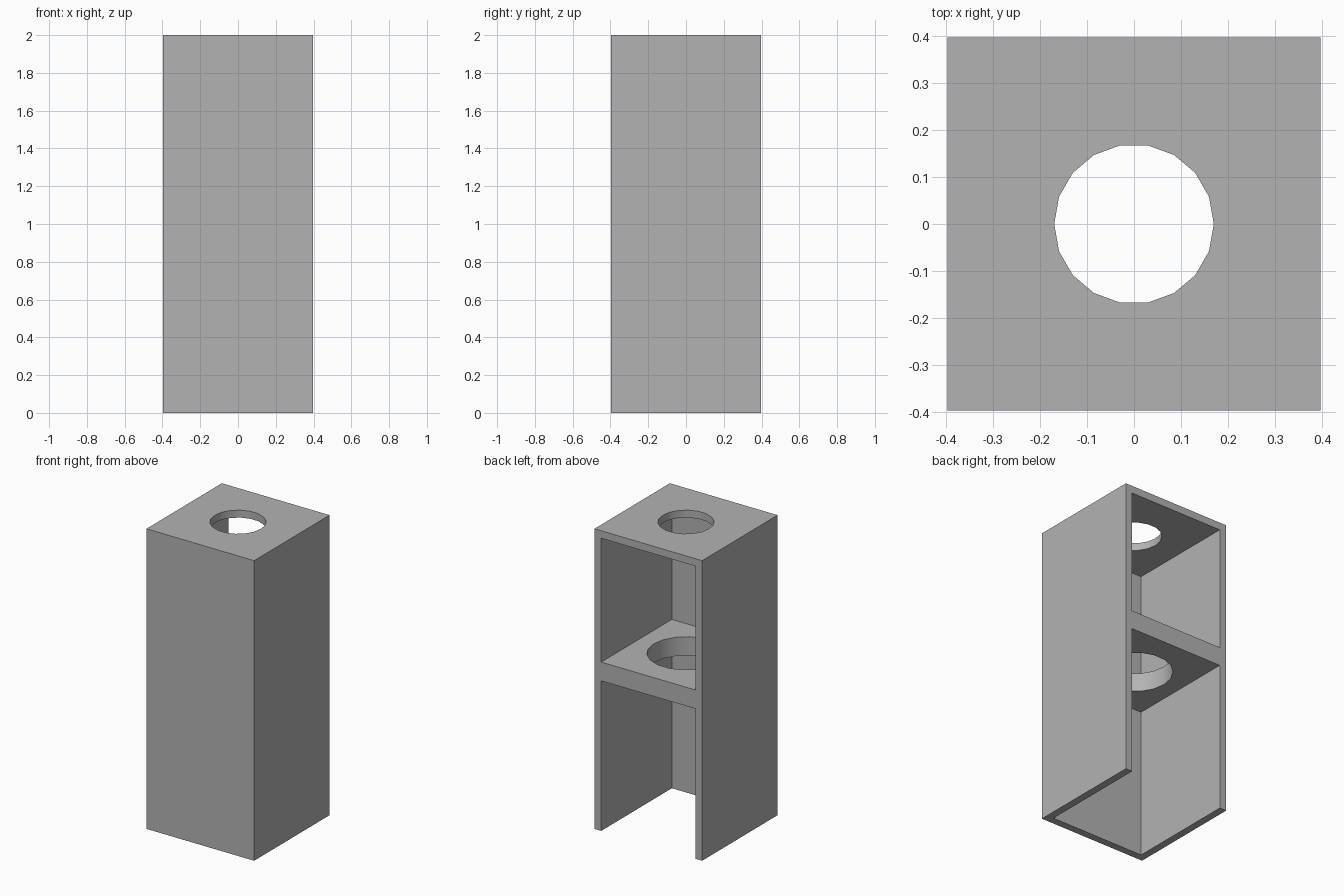
import bpy

default = bpy.data.objects.get("Cube")
if default:
    bpy.data.objects.remove(default, do_unlink=True)

HALF = 0.397        # half of the square footprint
WALL = 0.05         # wall and top thickness
HEIGHT = 2.0
SHELF_BOTTOM, SHELF_TOP = 1.0, 1.125

grey = bpy.data.materials.new("plain_grey")
grey.use_nodes = True
colour = (0.45, 0.45, 0.45, 1)
grey.diffuse_color = colour
grey.node_tree.nodes["Principled BSDF"].inputs["Base Color"].default_value = colour


def box(name, low, high):
    """Axis-aligned box between two corners."""
    bpy.ops.mesh.primitive_cube_add(
        size=1, location=[(a + b) / 2 for a, b in zip(low, high)])
    obj = bpy.context.object
    obj.name = name
    obj.scale = [b - a for a, b in zip(low, high)]
    bpy.ops.object.transform_apply(location=True, rotation=False, scale=True)
    obj.data.materials.append(grey)
    return obj


def hole(name, radius, z):
    """Upright round cutter, 18 sides with a corner on the x axis."""
    bpy.ops.mesh.primitive_cylinder_add(
        vertices=18, radius=radius, depth=0.4, location=(0, 0, z),
        rotation=(0, 0, 1.5707963))
    obj = bpy.context.object
    obj.name = name
    obj.data.materials.append(grey)
    return obj


# Solid block, hollowed into two compartments that are open at the back
housing = box("housing", (-HALF, -HALF, 0), (HALF, HALF, HEIGHT))
inner = HALF - WALL
cutters = [
    box("upper_compartment", (-inner, -inner, SHELF_TOP),
        (inner, HALF + 0.2, HEIGHT - WALL)),
    box("lower_compartment", (-inner, -inner, -0.2),
        (inner, HALF + 0.2, SHELF_BOTTOM)),
    hole("top_opening", 0.17, HEIGHT),
    hole("shelf_opening", 0.237, (SHELF_BOTTOM + SHELF_TOP) / 2),
]

bpy.ops.object.select_all(action="DESELECT")
housing.select_set(True)
bpy.context.view_layer.objects.active = housing
for cutter in cutters:
    cutter.hide_render = True
    mod = housing.modifiers.new(cutter.name, "BOOLEAN")
    mod.operation = "DIFFERENCE"
    mod.solver = "EXACT"
    mod.object = cutter
    bpy.ops.object.modifier_apply(modifier=mod.name)
    bpy.data.objects.remove(cutter, do_unlink=True)

# Smooth round hole walls, crisp corners everywhere else
bpy.ops.object.shade_smooth_by_angle(angle=0.52)
